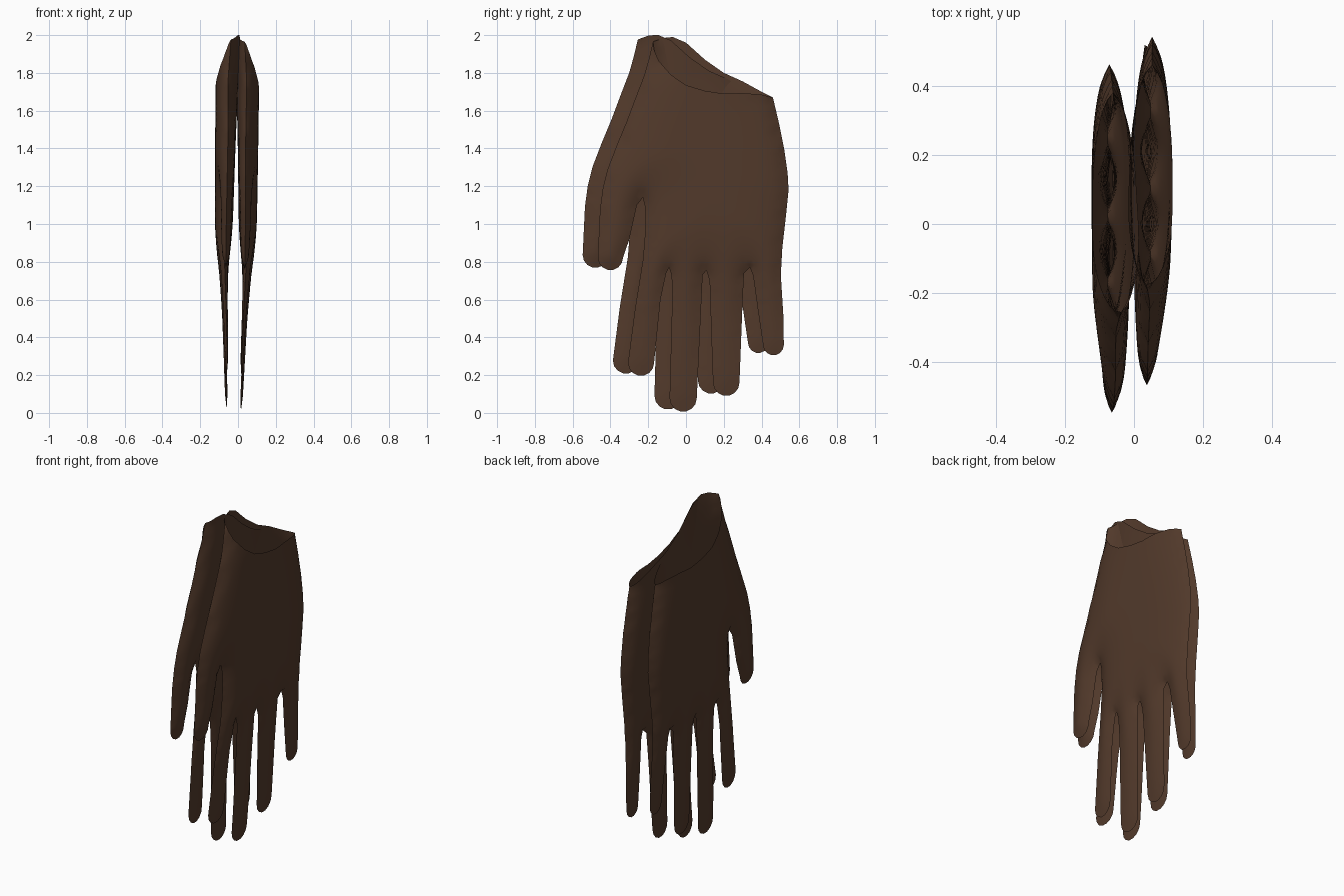
import bpy, bmesh, math
from mathutils import Vector, Matrix
from mathutils.geometry import delaunay_2d_cdt, intersect_point_line

if "Cube" in bpy.data.objects:
    bpy.data.objects.remove(bpy.data.objects["Cube"])

STEP = 0.028

# Hand silhouette in (y, z): little-finger edge, finger tips, webs, thumb edge
outer_edge = [(.46, 1.67), (.493, 1.53), (.52, 1.395), (.538, 1.27), (.543, 1.18),
              (.53, 1.05), (.51, .875), (.502, .73), (.515, .52)]
tips = [(.463, .36, .055), (.213, .16, .07), (-.015, .078, .072),
        (-.238, .265, .069), (-.4, .823, .067)]
webs = [[(.38, .55), (.355, .73), (.338, .77), (.307, .74), (.30, .6)],
        [(.135, .39), (.125, .7), (.108, .755), (.088, .73), (.072, .39)],
        [(-.073, .6), (-.076, .73), (-.09, .77), (-.105, .74), (-.135, .6)],
        [(-.27, .55), (-.228, .81), (-.215, .97), (-.216, 1.09), (-.229, 1.14),
         (-.26, 1.10), (-.30, .92)]]
thumb_edge = [(-.455, 1.08), (-.44, 1.19), (-.415, 1.29), (-.365, 1.42), (-.315, 1.54),
              (-.27, 1.66), (-.22, 1.79), (-.195, 1.88), (-.175, 1.965)]
# Cuff lines, from thumb side to little-finger side
cuff_low = [(-.168, 1.92), (-.145, 1.865), (-.08, 1.79), (0, 1.735), (.1, 1.705),
            (.2, 1.69), (.3, 1.693), (.4, 1.685)]
cuff_high = [(-.12, 1.985), (-.07, 1.99), (0, 1.96), (.1, 1.87), (.2, 1.8),
             (.3, 1.755), (.4, 1.70)]

# (z, half thickness, centre x)
profile = [(0, .012, .015), (.2, .015, .025), (.5, .025, .036), (.8, .045, .050),
           (1.0, .048, .052), (1.4, .054, .053), (1.75, .060, .052), (2.0, .060, .036)]


def section(z):
    z = min(max(z, 0), 2)
    for a, b in zip(profile, profile[1:]):
        if z <= b[0]:
            t = (z - a[0]) / (b[0] - a[0])
            return a[1] + t * (b[1] - a[1]), a[2] + t * (b[2] - a[2])


def subdivide(points):
    out = []
    for a, b in zip(points, points[1:]):
        a, b = Vector(a), Vector(b)
        n = max(1, math.ceil((b - a).length / STEP))
        out += [a.lerp(b, i / n) for i in range(n)]
    return out + [Vector(points[-1])]


def distance(p, line):
    best = 9
    for a, b in zip(line, line[1:]):
        t = intersect_point_line(p, a, b)[1]
        best = min(best, (p - a.lerp(b, min(max(t, 0), 1))).length)
    return best


def inside(p, loop):
    hit = False
    for a, b in zip(loop, loop[1:] + loop[:1]):
        if (a.y > p.y) != (b.y > p.y) and p.x < a.x + (p.y - a.y) * (b.x - a.x) / (b.y - a.y):
            hit = not hit
    return hit


def hand_outline():
    pts = list(outer_edge)
    for i, (y, z, r) in enumerate(tips):
        for k in range(8):
            a = -math.pi * k / 7
            pts.append((y + r * math.cos(a), z + r * math.sin(a)))
        pts += webs[i] if i < len(webs) else thumb_edge
    return subdivide(pts)


outline = hand_outline()


def add_sheet(bm, cuff, side):
    """One puffed side of the glove; returns its free interior vertices."""
    cuff_pts = subdivide([tuple(outline[-1])] + cuff + [tuple(outline[0])])[1:-1]
    loop = outline + cuff_pts
    cuff_line = [outline[-1]] + cuff_pts + [outline[0]]
    pts = list(loop)
    for j in range(int(2 / STEP)):
        for i in range(-18, 21):
            p = Vector(((i + .5 * (j % 2)) * STEP, j * STEP))
            if inside(p, loop) and distance(p, outline) > .014 and distance(p, cuff_line) > .014:
                pts.append(p)
    n = len(loop)
    edges = [(i, (i + 1) % n) for i in range(n)]
    co, _, faces, orig, _, _ = delaunay_2d_cdt(pts, edges, [], 1, 1e-6)
    verts, free = [], []
    for p, src in zip(co, orig):
        d = 0 if any(s < len(outline) for s in src) else distance(p, outline)
        half, cx = section(p.y)
        cx -= .013 * min(max((-.12 - p.x) / .25, 0), 1)
        u = min(d / .3, 1)
        v = bm.verts.new((cx + side * half * (1 - (1 - u) ** 2) ** .6, p.x, p.y))
        verts.append(v)
        if src and min(src) >= n:
            free.append(v)
    for f in faces:
        bm.faces.new([verts[i] for i in (f if side > 0 else reversed(f))])
    return free


def glove_mesh():
    bm = bmesh.new()
    free = add_sheet(bm, cuff_low, 1) + add_sheet(bm, cuff_high, -1)
    for _ in range(3):
        bmesh.ops.smooth_vert(bm, verts=free, factor=.5, use_axis_x=True)
    bmesh.ops.remove_doubles(bm, verts=bm.verts, dist=1e-4)
    return bm


leather = bpy.data.materials.new("brown_leather")
leather.diffuse_color = (.085, .042, .024, 1)
leather.use_nodes = True
leather.node_tree.nodes["Principled BSDF"].inputs["Base Color"].default_value = leather.diffuse_color


def add_glove(name, bm):
    mesh = bpy.data.meshes.new(name)
    bm.to_mesh(mesh)
    mesh.materials.append(leather)
    obj = bpy.data.objects.new(name, mesh)
    bpy.context.collection.objects.link(obj)
    bpy.ops.object.select_all(action='DESELECT')
    obj.select_set(True)
    bpy.context.view_layer.objects.active = obj
    bpy.ops.object.shade_smooth_by_angle(angle=math.radians(50))


# Right glove, then a mirrored, slightly tilted and shifted left glove
bm = glove_mesh()
add_glove("right_glove", bm)
tilt = Matrix(((-1, 0, .022, -.045), (0, 1, 0, -.08), (0, 0, 1, .012), (0, 0, 0, 1)))
bmesh.ops.transform(bm, matrix=tilt, verts=bm.verts)
bmesh.ops.reverse_faces(bm, faces=bm.faces)
add_glove("left_glove", bm)
bm.free()
